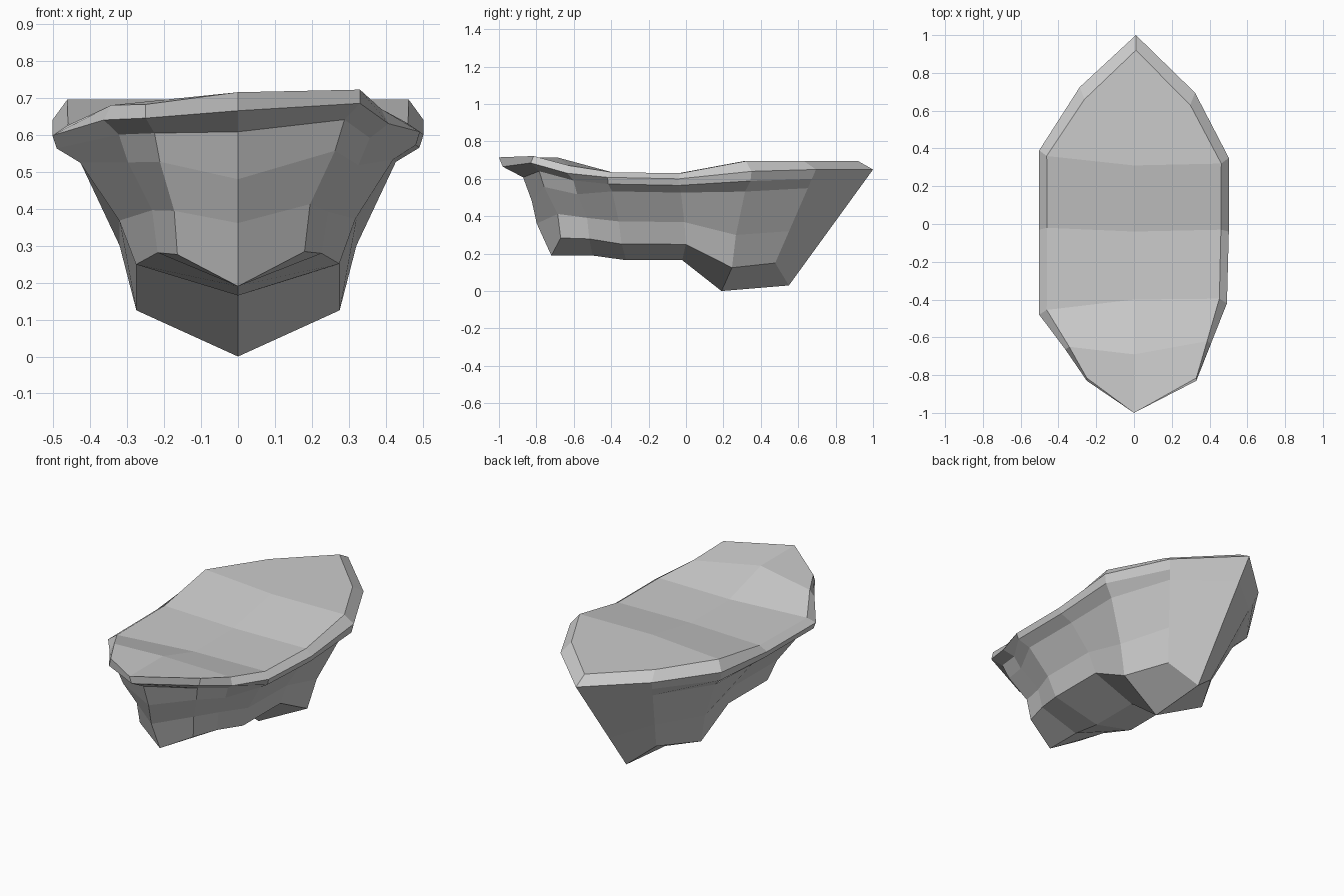
import bpy, bmesh

if "Cube" in bpy.data.objects:
    bpy.data.objects.remove(bpy.data.objects["Cube"])

# Shapes a side column can take between rim and foot: (inward, downward) fractions
FRONT = [(.42, .12), (.60, .39), (.70, .64)]
CORNER = [(.28, .11), (.45, .32), (.90, .68)]
SIDE = [(.05, .10), (.33, .21), (.80, .66)]
BACK = [(.10, .10), (.20, .20), (.66, .66)]

# Half outline from front to back: top edge, rim, foot, left/right skew, shape
COLUMNS = [
    ((0, -1, .715), (0, -.98, .665), (0, -.72, .19), (0, 0, 0), FRONT),
    ((.29, -.815, .702), (.29, -.83, .665), (.172, -.67, .28), (.04, 0, .02), CORNER),
    ((.365, -.635, .675), (.385, -.65, .635), (.222, -.52, .28), (.022, .015, -.005), CORNER),
    ((.457, -.425, .63), (.497, -.45, .603), (.275, -.35, .25), (-.005, .03, .005), SIDE),
    ((.46, -.025, .63), (.502, -.035, .60), (.275, 0, .25), (0, -.005, 0), SIDE),
    ((.462, .34, .695), (.502, .37, .64), (.275, .25, .125), (0, -.02, 0), SIDE),
    ((.28, .645, .695), (.305, .71, .65), (.15, .48, .15), (.018, -.015, 0), BACK),
    ((.01, .92, .695), (.01, 1, .65), (0, .55, .03), (0, 0, 0), BACK),
]
# Centre line points belonging to columns 2..5, as (y, z)
TOP_RIDGE = [(-.69, .715), (-.40, .63), (-.04, .63), (.31, .695)]
KEEL = [(-.50, .19), (-.32, .165), (-.02, .165), (.19, 0)]

bm = bmesh.new()


def column(spec, side):
    """Vertices of one vertical column, top edge down to foot."""
    top, rim, foot, skew, shape = spec

    def skewed(p, amount):
        return (p[0] * (side or 1) + skew[0] * amount,
                p[1] + skew[1] * side * amount,
                p[2] + skew[2] * side * amount)

    top, rim, foot = skewed(top, 1), skewed(rim, 1), skewed(foot, .2)
    pts = [top, rim]
    for h, v in shape:
        pts.append((rim[0] + (foot[0] - rim[0]) * h,
                    rim[1] + (foot[1] - rim[1]) * h,
                    rim[2] + (foot[2] - rim[2]) * v))
    return [bm.verts.new(p) for p in pts + [foot]]


front = column(COLUMNS[0], 0)
back = column(COLUMNS[-1], 0)
right = [front] + [column(c, 1) for c in COLUMNS[1:-1]] + [back]
left = [front] + [column(c, -1) for c in COLUMNS[1:-1]] + [back]

# Side walls
for half in (right, left):
    for a, b in zip(half, half[1:]):
        for i in range(len(a) - 1):
            bm.faces.new((a[i], b[i], b[i + 1], a[i + 1]))

# Top deck (level 0) and keeled underside (level -1)
for level, line in ((0, TOP_RIDGE), (-1, KEEL)):
    mid = [bm.verts.new((0, y, z)) for y, z in line]
    for half in (right, left):
        ring = [c[level] for c in half]
        bm.faces.new((ring[0], ring[1], ring[2], mid[0]))
        for i in range(3):
            bm.faces.new((mid[i], ring[i + 2], ring[i + 3], mid[i + 1]))
        bm.faces.new((mid[3], ring[5], ring[6], ring[7]))

bmesh.ops.recalc_face_normals(bm, faces=bm.faces)
mesh = bpy.data.meshes.new("rock_ledge")
bm.to_mesh(mesh)
bm.free()
bpy.context.collection.objects.link(bpy.data.objects.new("rock_ledge", mesh))
